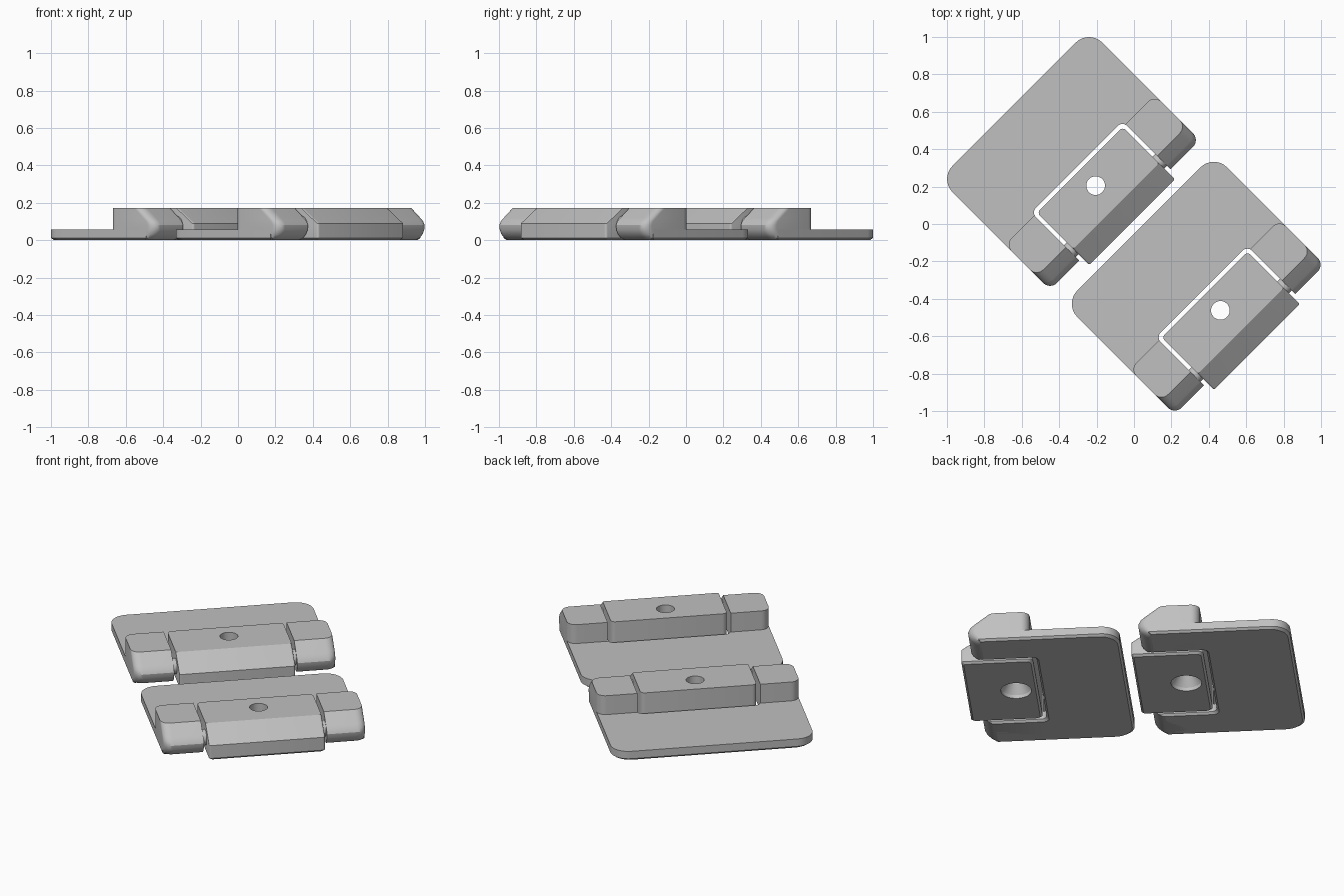
import bpy, bmesh, math
from mathutils import Vector

if "Cube" in bpy.data.objects:
    bpy.data.objects.remove(bpy.data.objects["Cube"])

grey = bpy.data.materials.new("light_grey")
grey.diffuse_color = (0.53, 0.53, 0.53, 1)
grey.use_nodes = True
grey.node_tree.nodes["Principled BSDF"].inputs["Base Color"].default_value = grey.diffuse_color

H = 0.172            # full height
STEP = 0.667         # diagonal offset between the two hinges


def round_poly(corners, n=8):
    """Outline from (x, y, radius) corners, rounding those with a radius."""
    pts = []
    for i, (x, y, r) in enumerate(corners):
        c = Vector((x, y))
        if r == 0:
            pts.append(c)
            continue
        a = Vector(corners[i - 1][:2]) - c
        b = Vector(corners[(i + 1) % len(corners)][:2]) - c
        a, b = a.normalized() * r, b.normalized() * r
        for k in range(n + 1):
            t = k / n * math.pi / 2
            pts.append(c + a * (1 - math.sin(t)) + b * (1 - math.cos(t)))
    return pts


def circle(r, y, n=32):
    return [Vector((r * math.cos(2 * math.pi * k / n),
                    y + r * math.sin(2 * math.pi * k / n))) for k in range(n)]


def loft(name, rings, offset):
    """Skin a stack of (z, outline) rings into a closed solid."""
    bm = bmesh.new()
    loops = [[bm.verts.new((p.x, p.y, z)) for p in pts] for z, pts in rings]
    n = len(loops[0])
    for a, b in zip(loops, loops[1:]):
        for i in range(n):
            j = (i + 1) % n
            bm.faces.new((a[i], a[j], b[j], b[i]))
    bm.faces.new(loops[0][::-1])
    bm.faces.new(loops[-1])
    return finish(name, bm, offset)


def finish(name, bm, offset):
    bmesh.ops.recalc_face_normals(bm, faces=bm.faces)
    me = bpy.data.meshes.new(name)
    bm.to_mesh(me)
    bm.free()
    me.materials.append(grey)
    ob = bpy.data.objects.new(name, me)
    bpy.context.collection.objects.link(ob)
    ob.location = (offset, -offset, 0)
    ob.rotation_euler.z = math.radians(45)
    return ob


def smooth(ob):
    bpy.ops.object.select_all(action='DESELECT')
    ob.select_set(True)
    bpy.context.view_layer.objects.active = ob
    bpy.ops.object.shade_smooth_by_angle(angle=math.radians(30))


def plate_outline(d):
    """Base plate with a slot at the front, inset by d."""
    w, s = 0.566 - d, 0.345 + d
    return round_poly([(-w, 0.13 + d, 0), (-s, 0.13 + d, 0),
                       (-s, 0.432 + d, 0.035), (s, 0.432 + d, 0.035),
                       (s, 0.13 + d, 0), (w, 0.13 + d, 0),
                       (w, 0.906 - d, 0.1), (-w, 0.906 - d, 0.1)])


def knuckle_outline(side, front, d=0):
    """Knuckle block with rounded outer corners."""
    return round_poly([(side * (0.345 + d), front, 0), (side * (0.566 - d), front, 0.05),
                       (side * (0.566 - d), 0.41, 0.05), (side * (0.345 + d), 0.41, 0)])


def leaf_outline(front, d=0):
    """Middle leaf with rounded rear corners."""
    w = 0.325 - d
    return round_poly([(-w, front, 0.012), (w, front, 0.012),
                       (w, 0.41 - d, 0.025), (-w, 0.41 - d, 0.025)], 4)


def build_hinge(tag, off):
    # base plate with bevelled underside
    smooth(loft("base_plate_" + tag, [(0, plate_outline(0.012)),
                                      (0.012, plate_outline(0)),
                                      (0.057, plate_outline(0))], off))

    # end knuckles: sloped front, rounded nose
    nose = [(0, 0.13, 0.012), (0.012, 0.105, 0), (0.032, 0.084, 0), (0.055, 0.072, 0),
            (0.08, 0.069, 0), (0.1, 0.079, 0), (0.118, 0.1, 0), (H, 0.17, 0)]
    for side, label in ((-1, "left"), (1, "right")):
        smooth(loft(f"{label}_knuckle_{tag}",
                    [(z, knuckle_outline(side, f, d)) for z, f, d in nose], off))

    # middle leaf with sloped front
    leaf = loft("middle_leaf_" + tag, [(0, leaf_outline(0.026, 0.012)),
                                       (0.012, leaf_outline(0.014)),
                                       (0.09, leaf_outline(0.014)),
                                       (H, leaf_outline(0.135))], off)

    # countersunk screw hole, wider underneath
    cutter = loft("hole_cutter_" + tag, [(-0.02, circle(0.085, 0.29)),
                                         (0.02, circle(0.085, 0.29)),
                                         (0.075, circle(0.05, 0.29)),
                                         (H + 0.02, circle(0.05, 0.29))], off)
    cutter.hide_render = True
    cut = leaf.modifiers.new("screw_hole", 'BOOLEAN')
    cut.operation, cut.object, cut.solver = 'DIFFERENCE', cutter, 'EXACT'
    bpy.context.view_layer.objects.active = leaf
    bpy.ops.object.modifier_apply(modifier=cut.name)
    bpy.data.objects.remove(cutter)
    smooth(leaf)

    # pivot pins bridging the gaps
    for side, label in ((-1, "left"), (1, "right")):
        bm = bmesh.new()
        bmesh.ops.create_cone(bm, cap_ends=True, segments=24, radius1=0.045,
                              radius2=0.045, depth=0.06)
        for v in bm.verts:
            x, y, z = v.co
            v.co = (side * 0.335 + z, 0.14 + y, 0.085 + x)
        smooth(finish(f"{label}_pivot_pin_{tag}", bm, off))


build_hinge("rear", 0)
build_hinge("front", STEP)
